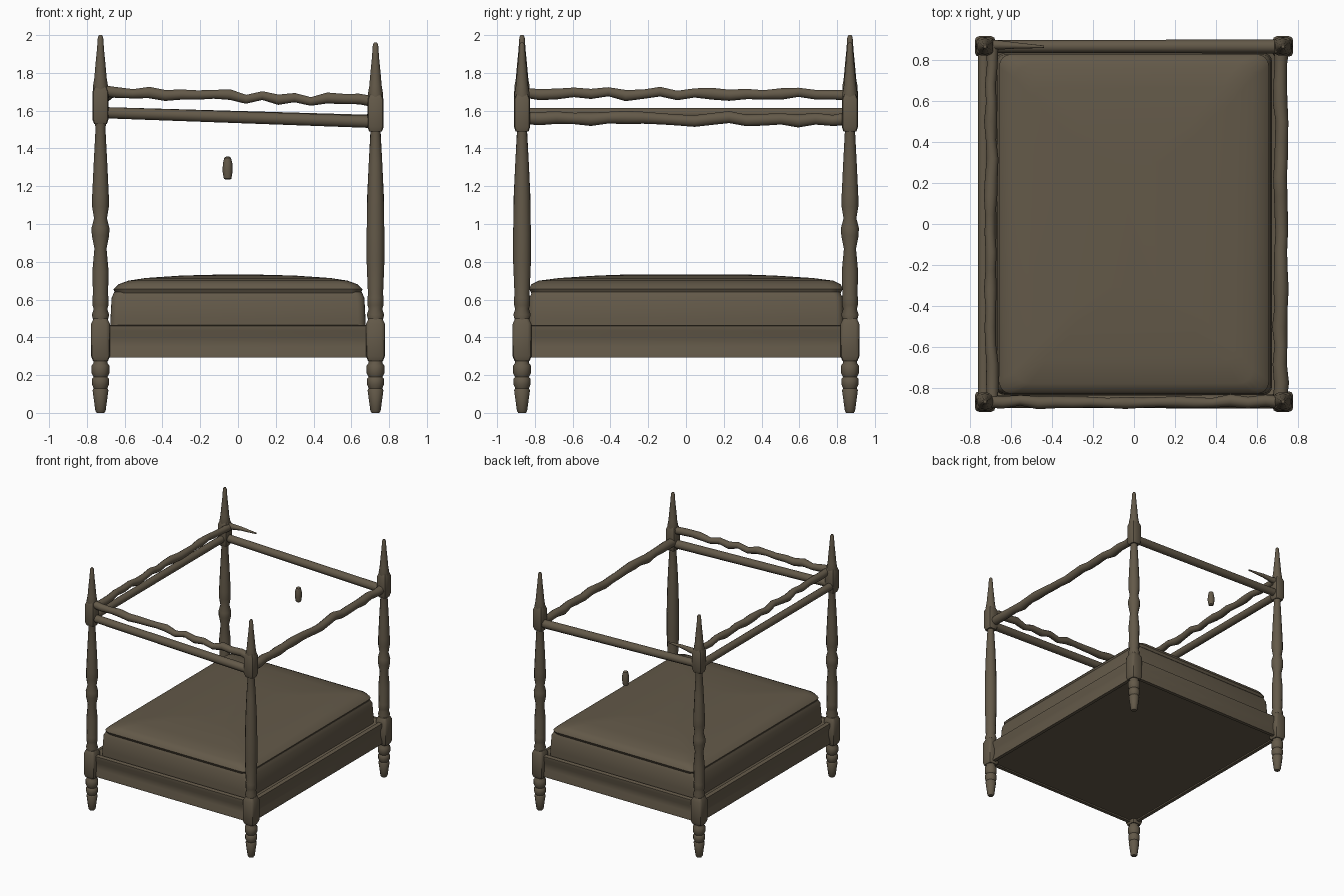
import bpy, bmesh, math, random
from mathutils import Vector

random.seed(4)
cube = bpy.data.objects.get("Cube")
if cube:
    bpy.data.objects.remove(cube, do_unlink=True)

wood = bpy.data.materials.new("olive_brown")
wood.use_nodes = True
wood.diffuse_color = (0.125, 0.10, 0.066, 1)
bsdf = wood.node_tree.nodes["Principled BSDF"]
bsdf.inputs["Base Color"].default_value = wood.diffuse_color
bsdf.inputs["Roughness"].default_value = 0.8
parts = []


def finish(name, bm):
    bmesh.ops.recalc_face_normals(bm, faces=bm.faces)
    mesh = bpy.data.meshes.new(name)
    bm.to_mesh(mesh)
    bm.free()
    mesh.materials.append(wood)
    obj = bpy.data.objects.new(name, mesh)
    bpy.context.collection.objects.link(obj)
    parts.append(obj)
    return obj


def skin(name, rings):
    """Bridge equal-length rings of points and cap both ends."""
    bm = bmesh.new()
    loops = [[bm.verts.new(p) for p in ring] for ring in rings]
    n = len(loops[0])
    for a, b in zip(loops, loops[1:]):
        for i in range(n):
            j = (i + 1) % n
            bm.faces.new((a[i], a[j], b[j], b[i]))
    bm.faces.new(loops[0])
    bm.faces.new(loops[-1])
    return finish(name, bm)


def circle(center, u, v, radius, n=12):
    return [center + radius * (u * math.cos(t) + v * math.sin(t))
            for t in (2 * math.pi * i / n for i in range(n))]


def rounded_rect(hx, hy, z, r, steps=4):
    pts = []
    for k, (sx, sy) in enumerate(((1, 1), (-1, 1), (-1, -1), (1, -1))):
        for s in range(steps + 1):
            t = math.pi / 2 * (k + s / steps)
            pts.append(Vector((sx * (hx - r) + r * math.cos(t),
                               sy * (hy - r) + r * math.sin(t), z)))
    return pts


def lathe(name, x, y, profile):
    X, Y = Vector((1, 0, 0)), Vector((0, 1, 0))
    return skin(name, [circle(Vector((x, y, z)), X, Y, r) for r, z in profile])


def block(name, x, y, z0, z1, half):
    c = Vector((x, y, 0))
    sizes = ((0.8, z0), (1, z0 + 0.025), (1, z1 - 0.03), (0.72, z1))
    return skin(name, [[p + c for p in rounded_rect(half * s, half * s, z, 0.02 * s, 2)]
                       for s, z in sizes])


def rail(name, start, end, r0=0.032, r1=0.032, wobble=0.0, count=2):
    a, b = Vector(start), Vector(end)
    side = (b - a).cross(Vector((0, 0, 1))).normalized()
    up = side.cross(b - a).normalized()
    rings = []
    for i in range(count):
        t = i / (count - 1)
        sway = up * random.uniform(-wobble, wobble) + side * random.uniform(-wobble, wobble) * 0.6
        radius = r0 + (r1 - r0) * t + random.uniform(-wobble, wobble) * 0.35
        rings.append(circle(a.lerp(b, t) + sway, side, up, radius, 10))
    return skin(name, rings)


# Turned profiles: (radius, height)
FOOT = [(0.02, 0), (0.027, 0.01), (0.042, 0.12), (0.036, 0.13), (0.045, 0.15), (0.045, 0.18),
        (0.037, 0.19), (0.047, 0.21), (0.047, 0.25), (0.036, 0.265), (0.038, 0.3)]
COLLAR = [(0.036, 0.48), (0.046, 0.52), (0.036, 0.55), (0.042, 0.57), (0.042, 0.61)]
TURNED = [(0.04, 0.63), (0.043, 0.75), (0.032, 0.87), (0.046, 0.94), (0.047, 0.98),
          (0.034, 1.03), (0.044, 1.09), (0.044, 1.15), (0.036, 1.32), (0.026, 1.51), (0.036, 1.56)]
PLAIN = [(0.04, 0.63), (0.047, 0.8), (0.047, 0.95), (0.043, 1.15), (0.036, 1.32),
         (0.026, 1.49), (0.036, 1.56)]
FINIAL = [(0.036, 1.68), (0.04, 1.73), (0.033, 1.77), (0.026, 1.85), (0.019, 1.92),
          (0.014, 1.99), (0.008, 2.0)]
PX, PY = 0.728, 0.868

# Four posts; the tops on the left side sit slightly lower
for sx, side in ((-1, "right"), (1, "left")):
    drop = 0.04 if sx > 0 else 0
    for sy, end in ((-1, "front"), (1, "back")):
        tag, x, y = f"{end}_{side}", sx * PX, sy * PY
        shaft = PLAIN if (sx, sy) == (1, -1) else TURNED
        lathe(tag + "_foot", x, y, FOOT)
        block(tag + "_leg_block", x, y, 0.275, 0.5, 0.05)
        lathe(tag + "_shaft", x, y, COLLAR + shaft)
        block(tag + "_canopy_block", x, y, 1.53 - drop, 1.73 - drop, 0.043)
        lathe(tag + "_finial", x, y, [(r, z - drop) for r, z in FINIAL])

# Canopy rails
rail("front_canopy_rail", (-PX, -PY, 1.59), (PX, -PY, 1.54), 0.031, 0.034)
rail("back_canopy_rail", (-PX, PY, 1.59), (PX, PY, 1.545), 0.031, 0.034)
rail("right_canopy_rail", (-PX - 0.005, -PY, 1.585), (-PX - 0.005, PY, 1.585), 0.03, 0.03)
rail("left_wavy_rail", (PX - 0.01, -PY, 1.555), (PX - 0.01, PY, 1.555), 0.034, 0.034, 0.011, 20)
rail("right_wavy_rail", (-PX + 0.03, -PY, 1.69), (-PX + 0.03, PY, 1.69), 0.029, 0.029, 0.011, 20)
rail("front_wavy_rail", (-PX, -PY, 1.695), (PX, -PY, 1.65), 0.028, 0.028, 0.012, 18)
rail("back_rail_stub", (-PX, PY + 0.01, 1.69), (-0.44, PY, 1.7), 0.028, 0.005, 0.003, 5)

# Small hanging drop under the back rail
lathe("hanging_drop", -0.055, PY, [(0.012, 1.235), (0.02, 1.24), (0.027, 1.28),
                                   (0.025, 1.32), (0.018, 1.35), (0.008, 1.357)])

# Bed frame with gently hollowed sides
skin("bed_frame", [rounded_rect(0.745 - d, 0.89 - d, z, 0.02) for d, z in
                   ((0.03, 0.302), (0.028, 0.292), (0, 0.292), (0, 0.31), (0.012, 0.35),
                    (0.012, 0.4), (0, 0.435), (0, 0.46), (0.03, 0.465), (0.05, 0.45))])

# Box spring
skin("box_spring", [rounded_rect(0.675 - d, 0.835 - d, z, 0.04) for d, z in
                    ((0, 0.44), (0, 0.5), (0.006, 0.61), (0.02, 0.64))])

# Crowned mattress
skin("mattress", [rounded_rect(0.66 - dx, 0.83 - dy, z, r) for dx, dy, z, r in
                  ((0.05, 0.04, 0.628, 0.05), (0.01, 0.01, 0.635, 0.06), (0, 0, 0.655, 0.06),
                   (0.025, 0.01, 0.68, 0.07), (0.08, 0.05, 0.7, 0.07), (0.17, 0.16, 0.714, 0.06),
                   (0.36, 0.36, 0.727, 0.05), (0.55, 0.5, 0.732, 0.04))])

bpy.ops.object.select_all(action="DESELECT")
for obj in parts:
    obj.select_set(True)
bpy.context.view_layer.objects.active = parts[0]
bpy.ops.object.shade_smooth_by_angle(angle=math.radians(40))
